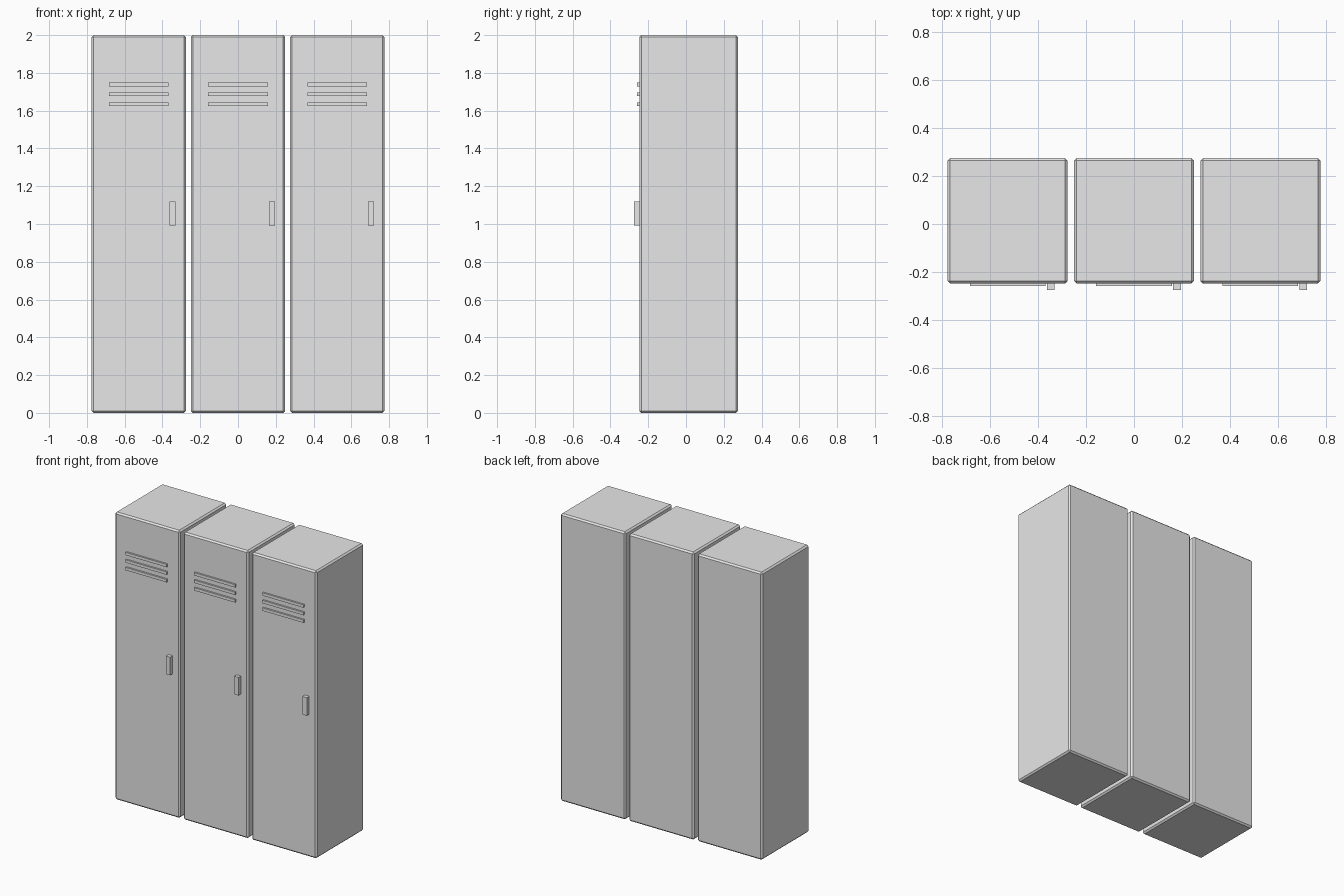
import bpy

cube = bpy.data.objects.get("Cube")
if cube:
    bpy.data.objects.remove(cube, do_unlink=True)

grey = bpy.data.materials.new("light_grey_metal")
grey.use_nodes = True
grey.diffuse_color = (0.8, 0.8, 0.8, 1)
grey.node_tree.nodes["Principled BSDF"].inputs["Base Color"].default_value = (0.8, 0.8, 0.8, 1)

SPACING = 0.526
FRONT, BACK = -0.247, 0.274


def box(name, x, z, width, height, y_front, y_back, bevel=0):
    """Box spanning y_front to y_back, with an optional chamfer."""
    bpy.ops.mesh.primitive_cube_add(size=1, location=(x, (y_front + y_back) / 2, z))
    obj = bpy.context.object
    obj.name = name
    obj.scale = (width, y_back - y_front, height)
    bpy.ops.object.transform_apply(location=False, rotation=False, scale=True)
    obj.data.materials.append(grey)
    if bevel:
        mod = obj.modifiers.new("chamfer", "BEVEL")
        mod.width = bevel
        mod.segments = 1
    return obj


for side, label in zip((-1, 0, 1), ("right", "middle", "left")):
    x = side * SPACING
    # Chamfered cabinet
    box(f"{label}_locker_body", x, 1, 0.5, 2, FRONT, BACK, 0.0105)
    # Three raised vent slats near the top of the door
    for i in range(3):
        box(f"{label}_vent_slat_{i + 1}", x, 1.634 + i * 0.0525, 0.316, 0.02,
            FRONT - 0.012, FRONT + 0.008)
    # Door handle
    box(f"{label}_handle", x + 0.179, 1.056, 0.032, 0.126, -0.274, FRONT + 0.005)
